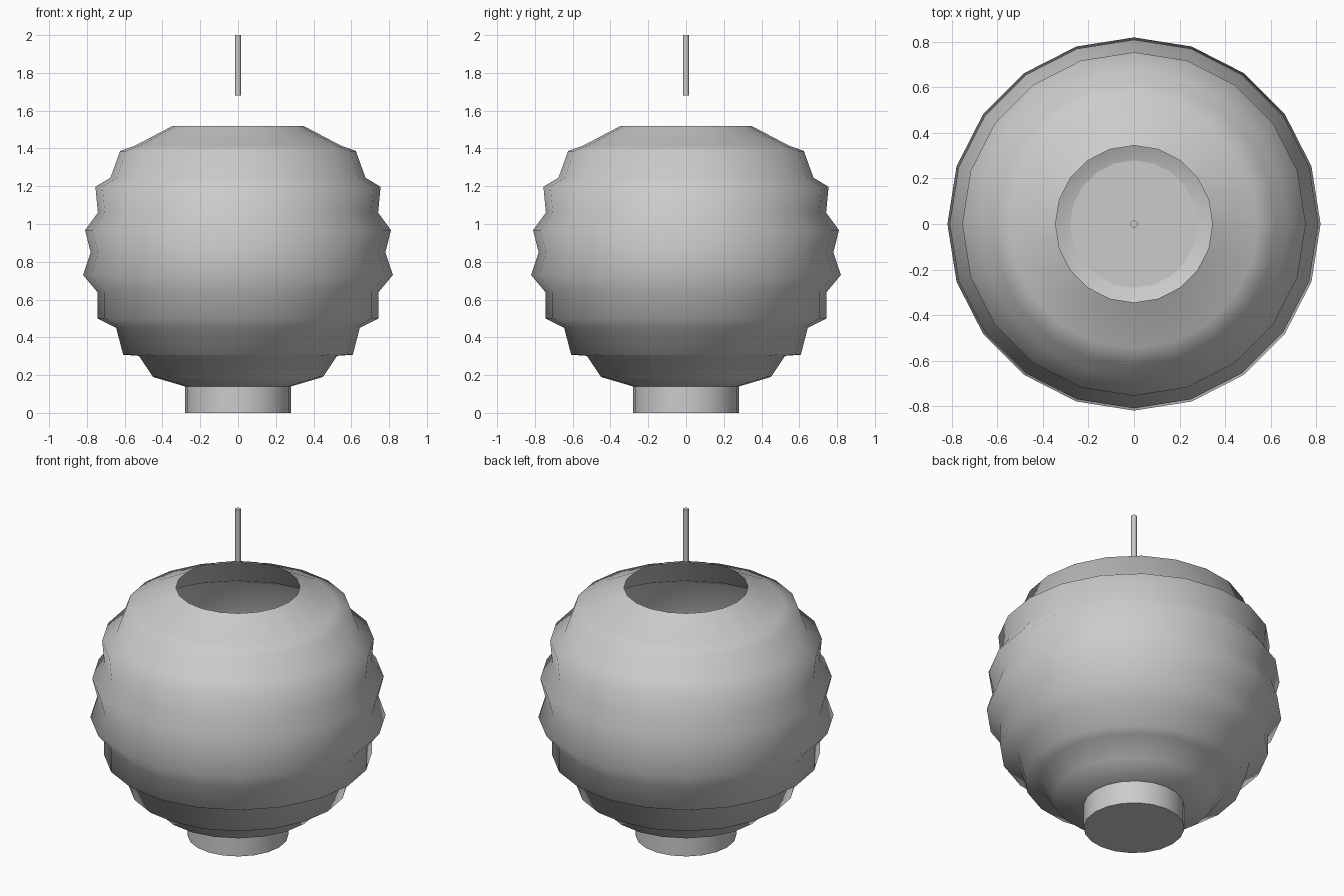
import bpy, bmesh, math

if "Cube" in bpy.data.objects:
    bpy.data.objects.remove(bpy.data.objects["Cube"])

SIDES = 20


def revolve(name, profile, sides):
    """Open lathe surface around z from (radius, height) points."""
    bm = bmesh.new()
    rings = []
    for r, z in profile:
        rings.append([bm.verts.new((r * math.cos(2 * math.pi * i / sides),
                                    r * math.sin(2 * math.pi * i / sides), z))
                      for i in range(sides)])
    for a, b in zip(rings, rings[1:]):
        for i in range(sides):
            j = (i + 1) % sides
            bm.faces.new((a[i], a[j], b[j], b[i])).smooth = True
    mesh = bpy.data.meshes.new(name)
    bm.to_mesh(mesh)
    bm.free()
    obj = bpy.data.objects.new(name, mesh)
    bpy.context.collection.objects.link(obj)
    return obj


def cylinder(name, radius, z0, z1, sides):
    bpy.ops.mesh.primitive_cylinder_add(vertices=sides, radius=radius, depth=z1 - z0,
                                        location=(0, 0, (z0 + z1) / 2),
                                        rotation=(0, 0, math.pi / 2))
    obj = bpy.context.object
    obj.name = name
    bpy.ops.object.shade_smooth_by_angle(angle=math.radians(40))
    return obj


# Ribbed paper shade, open at the top
revolve("lantern_shade", [
    (0.28, 0.14), (0.45, 0.19), (0.525, 0.302), (0.608, 0.308),
    (0.645, 0.45), (0.745, 0.50), (0.745, 0.64), (0.82, 0.73),
    (0.78, 0.85), (0.81, 0.967), (0.742, 1.06), (0.755, 1.197),
    (0.675, 1.245), (0.624, 1.387), (0.545, 1.415), (0.345, 1.52),
], SIDES)

# Round base under the shade
cylinder("base_collar", 0.28, 0.0, 0.14, SIDES)

# Hanging rod above the opening
cylinder("hanging_rod", 0.016, 1.68, 2.0, 12)
